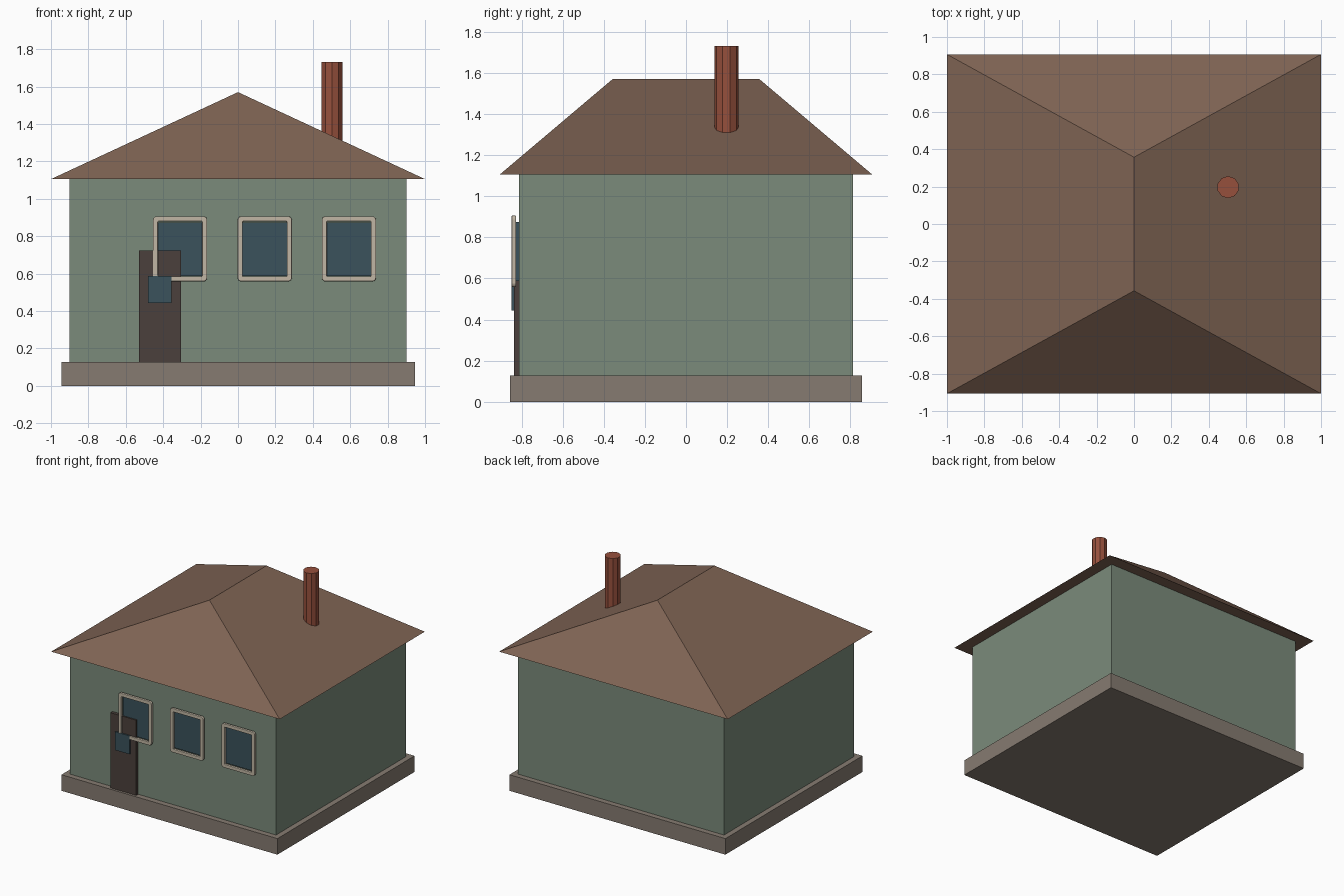
import bpy, bmesh, math

if "Cube" in bpy.data.objects:
    bpy.data.objects.remove(bpy.data.objects["Cube"])


def material(name, hex_code):
    rgb = [int(hex_code[i:i + 2], 16) / 255 for i in (0, 2, 4)]
    mat = bpy.data.materials.new(name)
    mat.diffuse_color = [c ** 2.2 for c in rgb] + [1]
    mat.use_nodes = True
    mat.node_tree.nodes["Principled BSDF"].inputs["Base Color"].default_value = mat.diffuse_color
    return mat


WALL = material("sage_paint", "7a8a7a")
ROOF = material("roof_brown", "7d6354")
STONE = material("stone", "857a70")
BRICK = material("brick", "95513f")
WOOD = material("dark_wood", "4c423e")
GLASS = material("glass", "3d535c")
TRIM = material("trim", "c0b5a3")


def finish(bm, name, mat):
    bmesh.ops.recalc_face_normals(bm, faces=bm.faces)
    mesh = bpy.data.meshes.new(name)
    bm.to_mesh(mesh)
    bm.free()
    mesh.materials.append(mat)
    obj = bpy.data.objects.new(name, mesh)
    bpy.context.collection.objects.link(obj)
    return obj


def box(name, x, y, z, mat):
    """Box spanning the (min, max) pairs x, y, z."""
    bm = bmesh.new()
    bmesh.ops.create_cube(bm, size=1)
    for v in bm.verts:
        v.co = [(lo + hi) / 2 + c * (hi - lo) for c, (lo, hi) in zip(v.co, (x, y, z))]
    return finish(bm, name, mat)


def rounded_rect(w, h, r, steps=4):
    pts = []
    for q, (sx, sz) in enumerate([(1, 1), (-1, 1), (-1, -1), (1, -1)]):
        for i in range(steps + 1):
            a = math.pi / 2 * (q + i / steps)
            pts.append((sx * (w - r) + r * math.cos(a), sz * (h - r) + r * math.sin(a)))
    return pts


def window_frame(name, cx, cz, w, h, bar, y0, y1):
    """Rectangular ring with rounded corners and softened edges."""
    bm = bmesh.new()
    outer = rounded_rect(w, h, 0.02)
    inner = rounded_rect(w - bar, h - bar, 0.004)
    loops = [[bm.verts.new((cx + x, y, cz + z)) for x, z in pts]
             for pts, y in ((outer, y0), (outer, y1), (inner, y1), (inner, y0))]
    n = len(outer)
    for k in range(4):
        a, b = loops[k], loops[(k + 1) % 4]
        for i in range(n):
            j = (i + 1) % n
            bm.faces.new((a[i], a[j], b[j], b[i]))
    obj = finish(bm, name, TRIM)
    bevel = obj.modifiers.new("soft_edges", "BEVEL")
    bevel.width = 0.004
    bevel.segments = 2
    bevel.angle_limit = math.radians(60)


# Foundation and walls
box("foundation", (-0.945, 0.945), (-0.857, 0.857), (0, 0.127), STONE)
box("walls", (-0.902, 0.902), (-0.813, 0.813), (0.127, 1.105), WALL)

# Hipped roof with a flat underside
bm = bmesh.new()
eaves = [bm.verts.new((x, y, 1.105)) for x, y in
         ((-1, -0.907), (1, -0.907), (1, 0.907), (-1, 0.907))]
front, back = [bm.verts.new((0, y, 1.57)) for y in (-0.357, 0.357)]
a, b, c, d = eaves
for face in ((a, b, c, d), (a, b, front), (c, d, back), (b, c, back, front), (d, a, front, back)):
    bm.faces.new(face)
finish(bm, "roof", ROOF)

# Round chimney
bm = bmesh.new()
bmesh.ops.create_cone(bm, cap_ends=True, segments=10, radius1=0.059, radius2=0.059, depth=0.5)
bmesh.ops.translate(bm, verts=bm.verts, vec=(0.503, 0.197, 1.48))
finish(bm, "chimney", BRICK)

# Door with its small pane
box("door", (-0.53, -0.304), (-0.838, -0.80), (0.127, 0.722), WOOD)
box("door_pane", (-0.481, -0.356), (-0.849, -0.83), (0.443, 0.588), GLASS)

# Three front windows
for i, cx in enumerate((-0.31, 0.143, 0.593)):
    box(f"window_pane_{i + 1}", (cx - 0.118, cx + 0.118), (-0.828, -0.80), (0.588, 0.874), GLASS)
    window_frame(f"window_frame_{i + 1}", cx, 0.732, 0.145, 0.174, 0.027, -0.848, -0.827)
